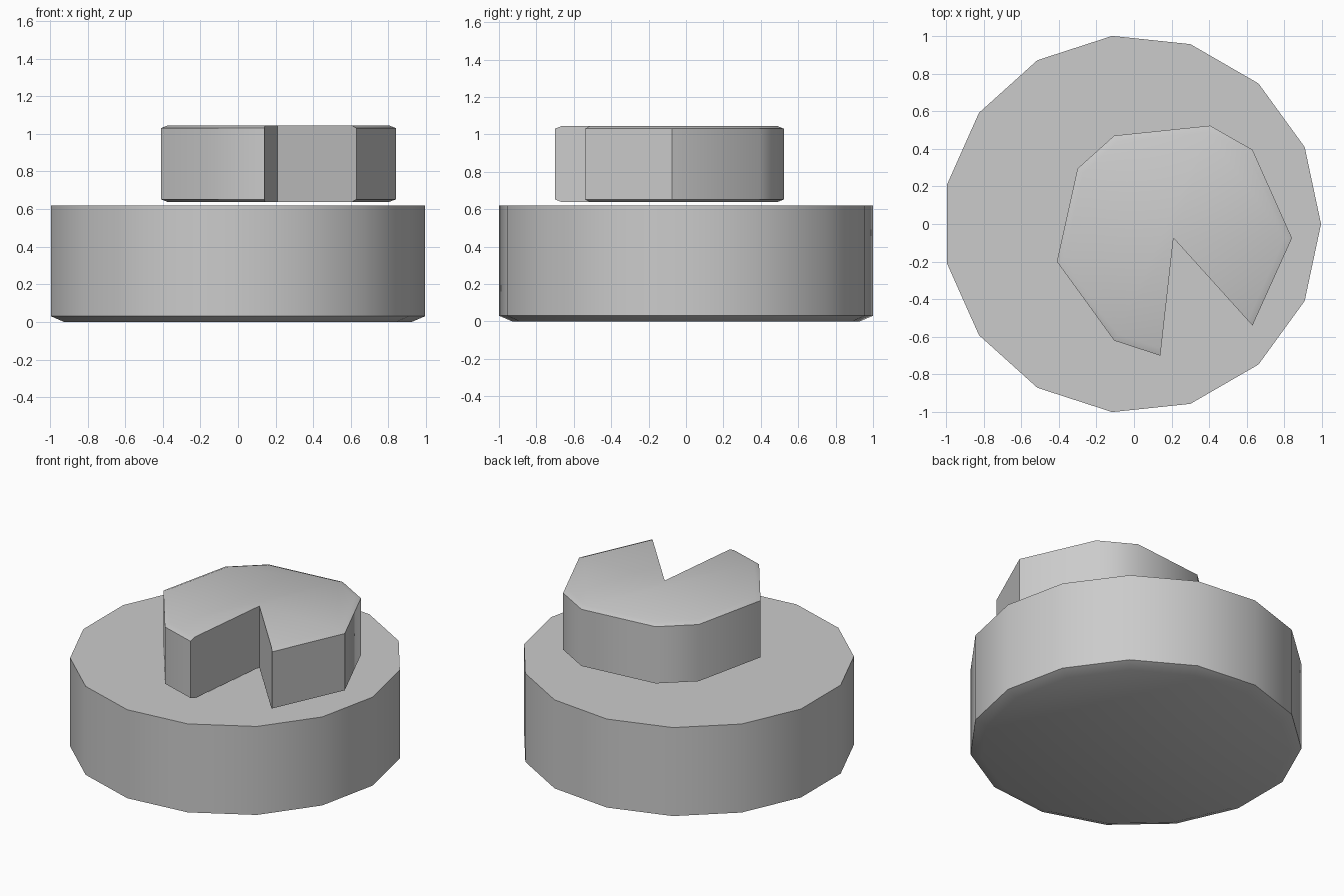
import bpy, bmesh, math

if "Cube" in bpy.data.objects:
    bpy.data.objects.remove(bpy.data.objects["Cube"])


def loft(name, outline, centre, levels):
    """Stack copies of an outline, each (z, scale about centre), and cap both ends."""
    bm = bmesh.new()
    cx, cy = centre
    rings = [[bm.verts.new((cx + (x - cx) * s, cy + (y - cy) * s, z)) for x, y in outline]
             for z, s in levels]
    n = len(outline)
    for low, high in zip(rings, rings[1:]):
        for i in range(n):
            j = (i + 1) % n
            # points on the scaling centre still form vertical walls
            bm.faces.new((low[i], low[j], high[j], high[i]))
    bm.faces.new(rings[0][::-1])
    bm.faces.new(rings[-1])
    bmesh.ops.recalc_face_normals(bm, faces=bm.faces)
    mesh = bpy.data.meshes.new(name)
    bm.to_mesh(mesh)
    bm.free()
    obj = bpy.data.objects.new(name, mesh)
    bpy.context.collection.objects.link(obj)
    bpy.ops.object.select_all(action='DESELECT')
    obj.select_set(True)
    bpy.context.view_layer.objects.active = obj
    bpy.ops.object.shade_smooth_by_angle(angle=math.radians(40))
    return obj


# Round base: 15 sides, chamfered underside
SIDES, RADIUS, CX = 15, 1.0055, -0.011
base = [(CX + RADIUS * math.cos(2 * math.pi * i / SIDES),
         RADIUS * math.sin(2 * math.pi * i / SIDES)) for i in range(SIDES)]
loft("base", base, (CX, 0), [(0, 0.93), (0.03, 1), (0.62, 1)])

# Notched pad floating just above the base, chamfered on its outer rim
notch = (0.21, -0.075)
pad = [notch, (0.63, -0.54), (0.84, -0.075), (0.63, 0.395), (0.405, 0.523),
       (-0.105, 0.47), (-0.30, 0.295), (-0.41, -0.20), (-0.105, -0.62), (0.14, -0.70)]
loft("notched_pad", pad, notch,
     [(0.637, 0.94), (0.652, 1), (1.03, 1), (1.045, 0.94)])
